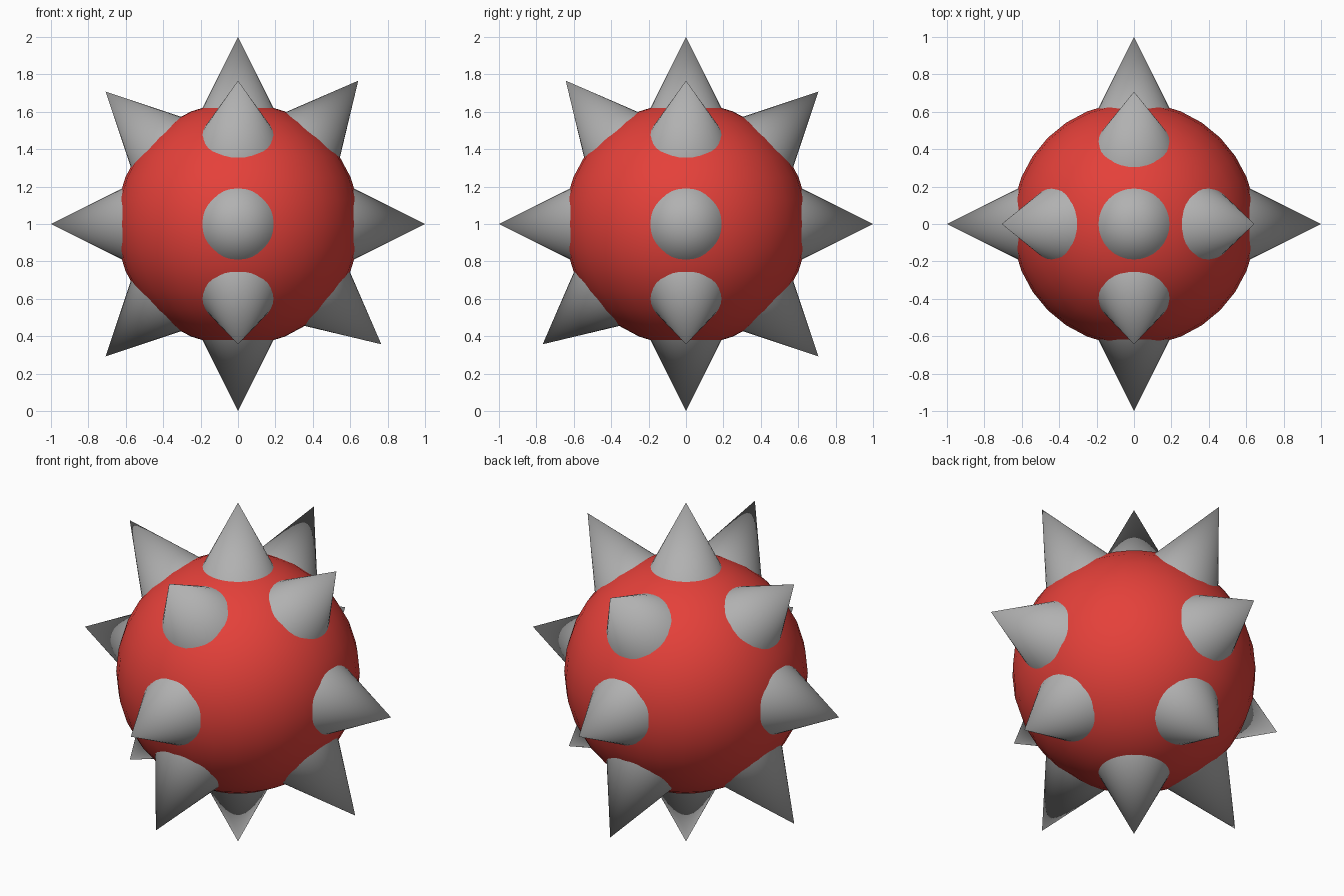
import bpy
import math
from mathutils import Vector

if "Cube" in bpy.data.objects:
    bpy.data.objects.remove(bpy.data.objects["Cube"])

CENTRE = Vector((0, 0, 1))


def material(name, colour):
    m = bpy.data.materials.new(name)
    m.diffuse_color = (*colour, 1)
    m.use_nodes = True
    m.node_tree.nodes["Principled BSDF"].inputs["Base Color"].default_value = m.diffuse_color
    return m


red = material("red", (0.78, 0.052, 0.042))
grey = material("grey", (0.44, 0.44, 0.44))


def finish(name, mat):
    ob = bpy.context.object
    ob.name = name
    ob.data.materials.append(mat)
    bpy.ops.object.shade_smooth_by_angle(angle=math.radians(30))
    return ob


# Round body
bpy.ops.mesh.primitive_uv_sphere_add(segments=32, ring_count=16, radius=0.652, location=CENTRE)
finish("body", red)


# Cone spike whose tip lies one unit from the centre
def spike(name, direction):
    d = Vector(direction).normalized()
    bpy.ops.mesh.primitive_cone_add(
        vertices=32, radius1=0.25, radius2=0, depth=0.5,
        location=CENTRE + d * 0.75,
        rotation=d.to_track_quat('Z', 'Y').to_euler())
    finish(name, grey)


# Spikes along the axes
spike("top_spike", (0, 0, 1))
spike("bottom_spike", (0, 0, -1))

# Sides: (name, horizontal direction, upper tilt, lower tilt in degrees)
sides = [("right", (1, 0), 50, -40), ("left", (-1, 0), 45, -45),
         ("front", (0, -1), 50, -40), ("back", (0, 1), 45, -45)]
for name, (x, y), up, down in sides:
    for level, tilt in (("upper", up), ("middle", 0), ("lower", down)):
        c, s = math.cos(math.radians(tilt)), math.sin(math.radians(tilt))
        spike(f"{name}_{level}_spike", (x * c, y * c, s))
